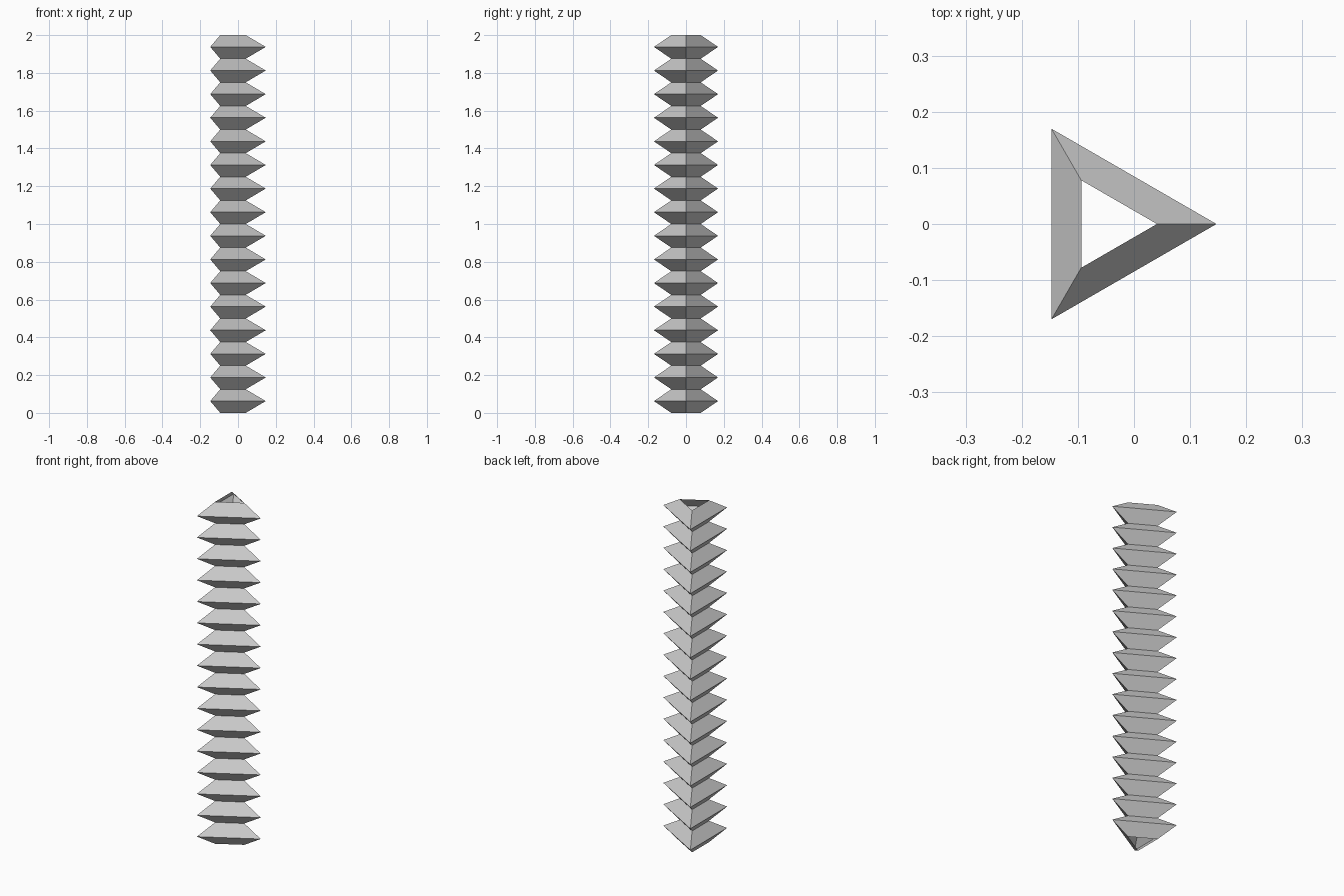
import bpy, bmesh
from math import cos, sin, tau

if "Cube" in bpy.data.objects:
    bpy.data.objects.remove(bpy.data.objects["Cube"])

FOLDS = 16          # number of pleats
HEIGHT = 2.0
R_OUT, R_IN = 0.196, 0.09
CX = -0.049         # triangle centre, so the bounds are centred on x = 0

bm = bmesh.new()


def ring(radius, z):
    return [bm.verts.new((CX + radius * cos(tau * i / 3), radius * sin(tau * i / 3), z))
            for i in range(3)]


# Alternating narrow and wide triangular rings
rings = [ring(R_OUT if k % 2 else R_IN, HEIGHT * k / (2 * FOLDS))
         for k in range(2 * FOLDS + 1)]

# Pleated walls, open at both ends
for low, high in zip(rings, rings[1:]):
    for i in range(3):
        j = (i + 1) % 3
        bm.faces.new((low[i], low[j], high[j], high[i]))

mesh = bpy.data.meshes.new("pleated_tube")
bm.to_mesh(mesh)
bm.free()
bpy.context.collection.objects.link(bpy.data.objects.new("pleated_tube", mesh))
